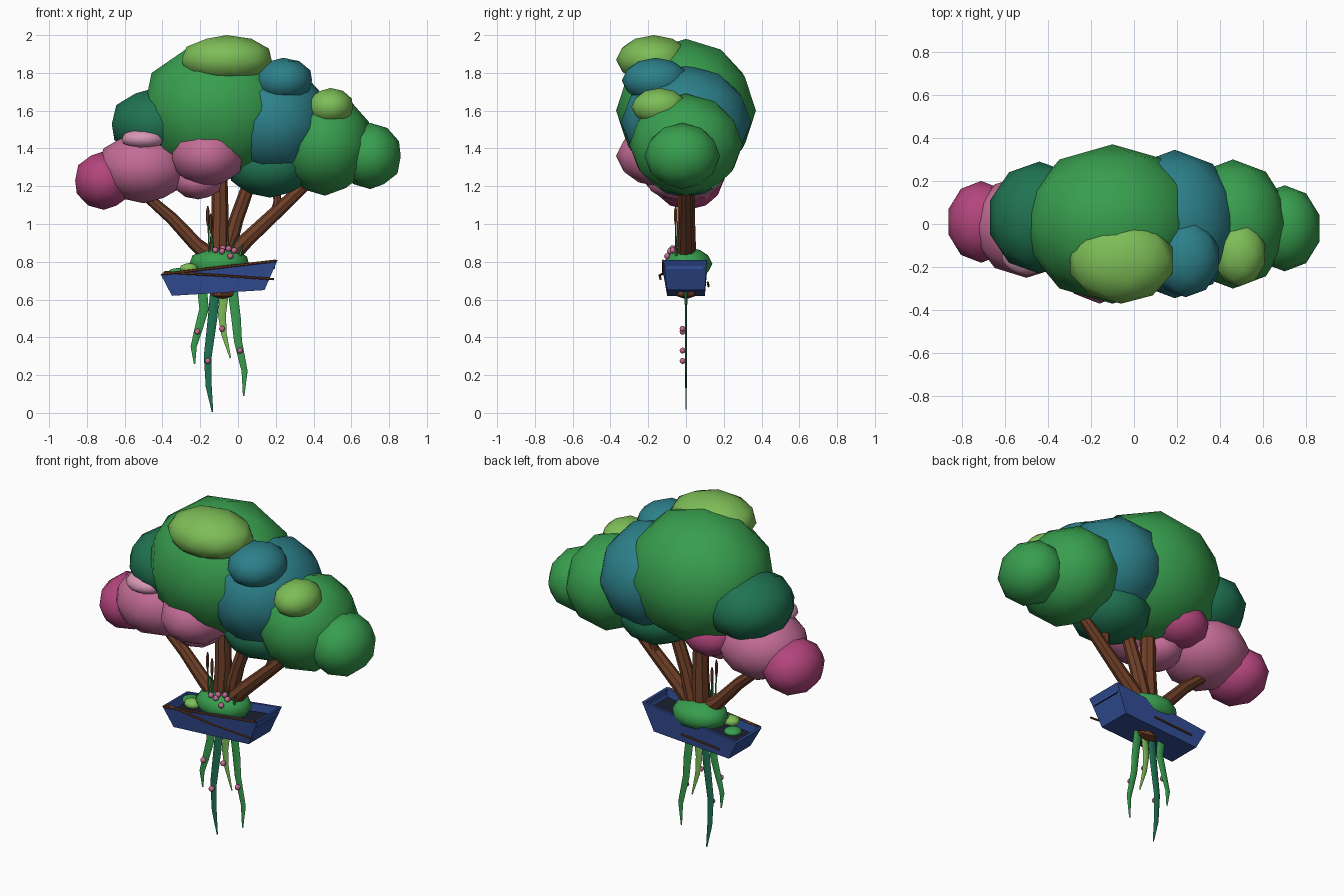
import bpy, bmesh, math
from mathutils import Vector

if "Cube" in bpy.data.objects:
    bpy.data.objects.remove(bpy.data.objects["Cube"])

def mat(name, rgb):
    m = bpy.data.materials.new(name)
    m.diffuse_color = (*rgb, 1)
    m.use_nodes = True
    m.node_tree.nodes["Principled BSDF"].inputs["Base Color"].default_value = m.diffuse_color
    return m

GREEN = mat("leaf green", (.039, .342, .076))
LIME = mat("light green", (.205, .51, .095))
DARK = mat("dark green", (.014, .17, .084))
TEAL = mat("teal", (.026, .216, .254))
PINK = mat("pink", (.55, .15, .305))
MAGENTA = mat("magenta", (.456, .06, .205))
PALE = mat("pale pink", (.67, .305, .456))
BROWN = mat("bark brown", (.162, .051, .021))
BLUE = mat("hull blue", (.032, .076, .305))
NAVY = mat("dark navy", (.012, .014, .03))

def finish(name, bm, mats, smooth=True):
    bmesh.ops.recalc_face_normals(bm, faces=bm.faces)
    me = bpy.data.meshes.new(name)
    bm.to_mesh(me)
    bm.free()
    for m in mats:
        me.materials.append(m)
    ob = bpy.data.objects.new(name, me)
    bpy.context.collection.objects.link(ob)
    if smooth:
        bpy.ops.object.select_all(action='DESELECT')
        ob.select_set(True)
        bpy.context.view_layer.objects.active = ob
        bpy.ops.object.shade_smooth_by_angle(angle=math.radians(40))
    return ob

def blob(name, m, c, r, sub=2):
    bm = bmesh.new()
    bmesh.ops.create_icosphere(bm, subdivisions=sub, radius=1)
    for v in bm.verts:
        v.co = Vector((v.co.x * r[0] + c[0], v.co.y * r[1] + c[1], v.co.z * r[2] + c[2]))
    return finish(name, bm, [m])

def tube(name, m, pts, radii, sides=8, flat=1.0):
    """Tapered tube through pts; flat squashes its depth in y."""
    bm = bmesh.new()
    pts = [Vector(p) for p in pts]
    rings = []
    for i, p in enumerate(pts):
        d = (pts[min(i + 1, len(pts) - 1)] - pts[max(i - 1, 0)]).normalized()
        u = Vector((0, 1, 0)).cross(d).normalized()
        w = d.cross(u)
        rings.append([bm.verts.new(p + radii[i] * (u * math.cos(a) + w * flat * math.sin(a)))
                      for a in (2 * math.pi * k / sides for k in range(sides))])
    for a, b in zip(rings, rings[1:]):
        for k in range(sides):
            j = (k + 1) % sides
            bm.faces.new((a[k], a[j], b[j], b[k]))
    bm.faces.new(rings[0])
    bm.faces.new(rings[-1])
    return finish(name, bm, [m])

# Canopy
for name, m, c, r in [
    ("crown_main", GREEN, (-.1, 0, 1.6), (.42, .37, .38)),
    ("crown_highlight", LIME, (-.06, -.17, 1.87), (.25, .2, .13)),
    ("crown_teal", TEAL, (.19, 0, 1.54), (.3, .345, .3)),
    ("crown_teal_cap", TEAL, (.24, -.16, 1.76), (.16, .18, .12)),
    ("right_highlight", LIME, (.49, -.14, 1.62), (.125, .15, .1)),
    ("right_leaves", GREEN, (.46, 0, 1.42), (.26, .3, .27)),
    ("right_tip_leaves", GREEN, (.7, -.02, 1.36), (.17, .2, .175)),
    ("lower_dark_leaves", DARK, (.17, 0, 1.3), (.23, .22, .16)),
    ("left_dark_leaves", DARK, (-.44, .03, 1.53), (.24, .26, .19)),
    ("left_blossom", PINK, (-.5, -.01, 1.3), (.25, .24, .19)),
    ("left_tip_blossom", MAGENTA, (-.71, .01, 1.23), (.16, .19, .155)),
    ("middle_blossom", PINK, (-.16, -.13, 1.36), (.2, .24, .165)),
    ("low_blossom", PINK, (-.21, -.06, 1.22), (.13, .15, .09)),
    ("back_blossom", MAGENTA, (-.24, .1, 1.33), (.16, .15, .12)),
    ("pale_blossom", PALE, (-.5, -.14, 1.45), (.12, .1, .055)),
]:
    blob(name, m, c, r)

# Trunk and branches
tube("trunk", BROWN, [(-.09, 0, .62), (-.1, 0, .85), (-.095, 0, 1.05), (-.1, 0, 1.4)],
     [.05, .052, .045, .04])
tube("left_branch", BROWN, [(-.11, 0, .8), (-.22, 0, .89), (-.35, 0, 1.03), (-.5, 0, 1.16)],
     [.05, .038, .033, .026])
tube("middle_branch", BROWN, [(-.07, .01, .8), (-.01, .01, 1.02), (.09, .01, 1.3)], [.045, .038, .034])
tube("right_branch", BROWN, [(-.07, 0, .8), (.05, 0, .92), (.2, 0, 1.06), (.38, 0, 1.23)],
     [.05, .04, .036, .03])
tube("right_twig", BROWN, [(.19, 0, 1.04), (.21, .01, 1.12), (.19, .01, 1.26)], [.024, .022, .018])

# Mossy mound
blob("mound", GREEN, (-.1, .01, .79), (.165, .13, .085))
blob("moss_tuft", LIME, (-.26, -.05, .765), (.05, .045, .028))
blob("moss_patch", GREEN, (-.32, .02, .745), (.05, .05, .022))

# Boat hull, hollowed from the top
bm = bmesh.new()
low = [bm.verts.new(p) for p in [(-.35, -.1, .62), (.14, -.1, .65), (.14, .1, .65), (-.35, .1, .62)]]
top = [bm.verts.new(p) for p in [(-.41, -.12, .735), (.21, -.12, .81), (.21, .11, .81), (-.41, .11, .735)]]
bm.faces.new(low)
for k in range(4):
    j = (k + 1) % 4
    bm.faces.new((low[k], low[j], top[j], top[k]))
deck = bm.faces.new(top)
bmesh.ops.recalc_face_normals(bm, faces=bm.faces)
bmesh.ops.inset_region(bm, faces=[deck], thickness=.02)
bmesh.ops.inset_region(bm, faces=[deck], thickness=.008, depth=-.045)
deck.material_index = 1
finish("boat_hull", bm, [BLUE, NAVY], smooth=False)

# Rope rail, oars and root under the boat
tube("front_rail", BROWN, [(-.4, -.122, .735), (.2, -.122, .805)], [.007, .007], 6)
tube("front_oar", BROWN, [(-.39, -.11, .745), (-.1, -.14, .728), (.19, -.135, .708)], [.007, .006, .006], 6)
tube("back_oar", BROWN, [(-.3, .12, .67), (-.05, .115, .69)], [.006, .006], 6)
blob("root", BROWN, (-.08, 0, .632), (.07, .06, .03), 1)

# Hanging vines, flattened front to back
for i, (m, pts) in enumerate([
    (GREEN, [(-.19, .66), (-.18, .55), (-.21, .44), (-.235, .35), (-.23, .26)]),
    (DARK, [(-.12, .66), (-.135, .5), (-.16, .3), (-.155, .14), (-.135, .005)]),
    (LIME, [(-.07, .66), (-.085, .52), (-.075, .42), (-.04, .29)]),
    (GREEN, [(-.03, .66), (-.01, .5), (0, .38), (.035, .22), (.03, .09)]),
]):
    n = len(pts)
    radii = [.026, .025, .021, .016, .004] if n == 5 else [.024, .021, .015, .004]
    tube(f"vine_{i + 1}", m, [(x, 0, z) for x, z in pts], radii, 6, .3)

# Vine berries and mound flowers
for i, c in enumerate([(-.215, -.018, .43), (-.16, -.018, .275), (-.085, -.018, .445), (.01, -.018, .33),
                       (-.12, -.08, .862), (-.085, -.085, .855), (-.04, -.1, .83),
                       (-.02, -.07, .86), (-.08, -.07, .872), (-.05, -.05, .87)]):
    blob(f"flower_{i + 1}", PINK, c, (.016, .016, .016))

# Reeds and grass
for i, (x, z) in enumerate([(-.16, 1.02), (-.145, .98)]):
    y = -.055 + .02 * i
    tube(f"reed_stem_{i + 1}", GREEN, [(x + .01, y, .82), (x, y, z)], [.005, .004], 5)
    tube(f"reed_head_{i + 1}", BROWN, [(x, y, z - .03), (x, y, z), (x, y, z + .05), (x, y, z + .075)],
         [.004, .009, .009, .003], 6)
for i, (x, dx, h) in enumerate([(-.06, .01, .99), (-.04, .03, .94), (-.13, -.01, .96), (.01, .02, .9)]):
    tube(f"grass_{i + 1}", GREEN, [(x, -.05, .83), (x + dx, -.055, h)], [.009, .001], 5)
